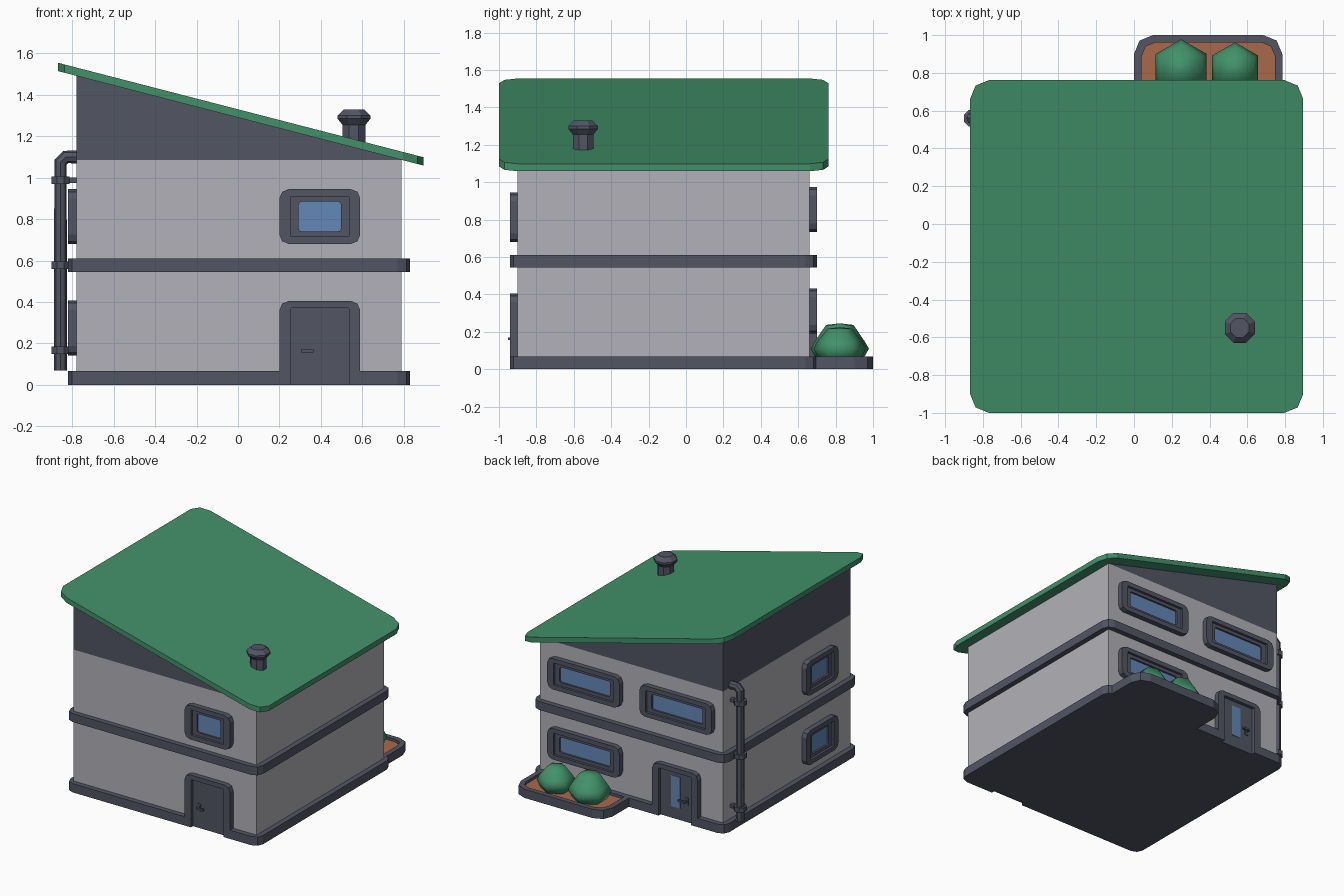
import bpy, bmesh, math
from mathutils import Matrix, Vector

cube = bpy.data.objects.get("Cube")
if cube:
    bpy.data.objects.remove(cube, do_unlink=True)


def material(name, rgb):
    m = bpy.data.materials.new(name)
    m.use_nodes = True
    color = (*rgb, 1)
    m.diffuse_color = color
    m.node_tree.nodes["Principled BSDF"].inputs["Base Color"].default_value = color
    return m


WALL = material("light grey wall", (0.44, 0.44, 0.48))
TRIM = material("dark slate trim", (0.084, 0.091, 0.127))
GREEN = material("green", (0.054, 0.285, 0.144))
GLASS = material("blue glass", (0.127, 0.246, 0.47))
SOIL = material("terracotta soil", (0.40, 0.138, 0.069))

# Wall extents and roof slope
X0, X1, Y0, Y1 = -0.78, 0.79, -0.90, 0.66
EAVE, SLOPE = 1.086, 0.2585


def loft(name, loops, mat, closed=True, cap_start=False, cap_end=True, matrix=None, smooth=False):
    """Join matching loops of points with quads, with optional end caps."""
    bm = bmesh.new()
    rings = [[bm.verts.new(p) for p in loop] for loop in loops]
    n = len(rings[0])
    for a, b in zip(rings, rings[1:]):
        for i in range(n if closed else n - 1):
            j = (i + 1) % n
            bm.faces.new((a[i], a[j], b[j], b[i]))
    if cap_start:
        bm.faces.new(rings[0][::-1])
    if cap_end:
        bm.faces.new(rings[-1])
    if closed and cap_start:
        bmesh.ops.recalc_face_normals(bm, faces=bm.faces)
    if matrix:
        bm.transform(matrix)
    for f in bm.faces:
        f.smooth = smooth
    mesh = bpy.data.meshes.new(name)
    bm.to_mesh(mesh)
    bm.free()
    mesh.materials.append(mat)
    obj = bpy.data.objects.new(name, mesh)
    bpy.context.collection.objects.link(obj)
    return obj


def corner(x, y, sx, sy, r, segs=2):
    """Arc points of one rounded corner, in counter-clockwise order."""
    if r == 0:
        return [(x, y)]
    start = {(1, -1): -90, (1, 1): 0, (-1, 1): 90, (-1, -1): 180}[(sx, sy)]
    angles = [math.radians(start + 90 * i / segs) for i in range(segs + 1)]
    return [(x - sx * r + r * math.cos(a), y - sy * r + r * math.sin(a)) for a in angles]


def outline(x0, x1, y0, y1, r, r_low=None):
    """Rounded rectangle; the low-y corners may have their own radius."""
    low = r if r_low is None else r_low
    return (corner(x1, y0, 1, -1, low) + corner(x1, y1, 1, 1, r)
            + corner(x0, y1, -1, 1, r) + corner(x0, y0, -1, -1, low))


def at(points, z):
    return [(x, y, z) for x, y in points]


def prism(name, points, z0, z1, mat, matrix=None):
    return loft(name, [at(points, z0), at(points, z1)], mat, cap_start=True, matrix=matrix)


def turned(name, profile, sides, x, y, mat, turn=0.0, smooth=False):
    """Solid of revolution from (radius, height) pairs."""
    angles = [turn + math.tau * i / sides for i in range(sides)]
    loops = [[(x + r * math.cos(a), y + r * math.sin(a), z) for a in angles] for r, z in profile]
    return loft(name, loops, mat, cap_start=True, smooth=smooth)


def on_wall(x, y, z, turn):
    """Local x runs along the wall, local y up, local z outward."""
    return (Matrix.Translation((x, y, z)) @ Matrix.Rotation(math.radians(turn), 4, 'Z')
            @ Matrix.Rotation(math.pi / 2, 4, 'X'))


# Walls and the dark wedge below the roof
prism("walls", outline(X0, X1, Y0, Y1, 0), 0.01, EAVE, WALL)
wedge = [(X0, EAVE), (X1, EAVE), (X0, EAVE + SLOPE * (X1 - X0))]
prism("gable_wedge", wedge, -Y1, -Y0, TRIM, Matrix.Rotation(math.pi / 2, 4, 'X'))

# Foundation with a step notched out in front of each door
DOOR_X, DOOR_W, LEDGE, DEPTH = 0.395, 0.39, 0.055, 0.04
bx0, bx1, by0, by1, br = X0 - DEPTH, X1 + DEPTH, Y0 - DEPTH, Y1 + DEPTH, 0.06
half = DOOR_W / 2 - LEDGE


def notch(cx, y_out, y_in, s):
    return [(cx - s * half, y_out), (cx - s * half, y_in),
            (cx + s * half, y_in), (cx + s * half, y_out)]


base = (corner(bx1, by0, 1, -1, br) + corner(bx1, by1, 1, 1, br)
        + notch(-DOOR_X, by1, Y1 + 0.01, -1)
        + corner(bx0, by1, -1, 1, br) + corner(bx0, by0, -1, -1, br)
        + notch(DOOR_X, by0, Y0 - 0.01, 1))
prism("foundation", base, 0, 0.068, TRIM)
prism("floor_band", outline(bx0, bx1, by0, by1, br), 0.545, 0.61, TRIM)

# Sloped roof slab
roof = outline(-0.868, 0.896, -1.0, 0.762, 0.1)
loops = [[(x, y, EAVE + SLOPE * (X1 - x) + t) for x, y in roof] for t in (0, 0.04)]
loft("roof", loops, GREEN, cap_start=True)

# Chimney vent
turned("chimney", [(0.06, 1.1), (0.06, 1.255), (0.086, 1.285), (0.086, 1.3), (0.054, 1.33)],
       8, 0.56, -0.55, TRIM, math.pi / 8)


def window(name, w, h, matrix):
    """Stepped frame narrowing inward to a pane."""
    def ring(mx, mz, r, d):
        return at(outline(-w / 2 + mx, w / 2 - mx, -h / 2 + mz, h / 2 - mz, r), d)
    steps = [(0, 0, 0.045, 0), (0, 0, 0.045, DEPTH), (LEDGE, 0.035, 0.004, DEPTH),
             (LEDGE, 0.035, 0.004, 0.022), (0.093, 0.06, 0.015, 0.022), (0.093, 0.06, 0.015, 0.008)]
    loft(name + "_frame", [ring(*s) for s in steps], TRIM, cap_end=False, matrix=matrix)
    loft(name + "_pane", [ring(*steps[-1])], GLASS, matrix=matrix)


for label, z in (("lower", 0.275), ("upper", 0.8125)):
    window(label + "_right_side_window", 0.39, 0.265, on_wall(X0, -0.5, z, -90))
window("front_window", 0.39, 0.265, on_wall(DOOR_X, Y0, 0.8125, 0))
for label, x, z in (("upper_left", 0.39, 0.855), ("upper_right", -0.4, 0.855), ("lower_left", 0.39, 0.312)):
    window(label + "_back_window", 0.62, 0.24, on_wall(x, Y1, z, 180))


def door(name, side, matrix):
    """Arched-corner frame, recessed leaf and a lever handle on the given side."""
    def path(m, mz, r, d):
        return at(outline(-DOOR_W / 2 + m, DOOR_W / 2 - m, 0, 0.405 - mz, r, 0), d)

    def block(part, u0, u1, v0, v1, d0, d1, mat=TRIM):
        a, b = sorted((side * u0, side * u1))
        prism(name + part, outline(a, b, v0, v1, 0), d0, d1, mat, matrix)

    def open_path(p):
        return p[1:] + p[:1]
    loops = [path(0, 0, 0.045, 0), path(0, 0, 0.045, DEPTH),
             path(LEDGE, 0.035, 0.004, DEPTH), path(LEDGE, 0.035, 0.004, 0.015)]
    loft(name, loops, TRIM, closed=False, matrix=matrix)
    block("_handle_plate", 0.07, 0.1, 0.135, 0.19, 0.01, 0.022)
    block("_handle_post", 0.076, 0.09, 0.156, 0.171, 0.02, 0.05)
    block("_handle_lever", 0.03, 0.09, 0.156, 0.171, 0.038, 0.052)
    return block


door("front_door", -1, on_wall(DOOR_X, Y0, 0, 0))
back_block = door("back_door", 1, on_wall(-DOOR_X, Y1, 0, 180))
back_block("_pane", -0.05, 0.03, 0.09, 0.33, 0.01, 0.018, GLASS)

# Planter with soil and two rounded bushes
outer = outline(0.0, 0.785, 0.68, 1.0, 0.1, 0)
inner = outline(0.04, 0.747, 0.70, 0.962, 0.075, 0)
loft("planter", [at(outer, 0), at(outer, 0.068), at(inner, 0.068), at(inner, 0.03)], TRIM, cap_start=True)
prism("planter_soil", inner, 0.03, 0.048, SOIL)
for label, x, r, top in (("left", 0.535, 0.14, 0.225), ("right", 0.25, 0.156, 0.245)):
    rings = [(0.75, 0.04), (1.0, 0.11), (0.85, 0.15), (0.47, top - 0.008), (0.02, top)]
    turned(label + "_bush", [(r * k, z) for k, z in rings], 6, x, 0.822, GREEN, math.pi / 6, True)

# Drainpipe with an elbow into the wall and three clamps
PX, PY = -0.857, 0.56
curve = bpy.data.curves.new("drainpipe", 'CURVE')
curve.dimensions = '3D'
curve.bevel_depth, curve.bevel_resolution, curve.use_fill_caps = 0.032, 2, True
spline = curve.splines.new('POLY')
points = [(PX, 0.07), (PX, 1.075), (PX + 0.025, 1.1), (X0 + 0.01, 1.1)]
spline.points.add(len(points) - 1)
for p, (x, z) in zip(spline.points, points):
    p.co = (x, PY, z, 1)
spline.use_smooth = False
curve.materials.append(TRIM)
bpy.context.collection.objects.link(bpy.data.objects.new("drainpipe", curve))
for i, z in enumerate((0.15, 0.56, 0.97)):
    turned(f"pipe_clamp_{i + 1}", [(0.047, z), (0.047, z + 0.036)], 8, PX, PY, TRIM, math.pi / 8)
    prism(f"pipe_bracket_{i + 1}", outline(PX, X0 + 0.01, PY - 0.015, PY + 0.015, 0), z + 0.005, z + 0.03, TRIM)
